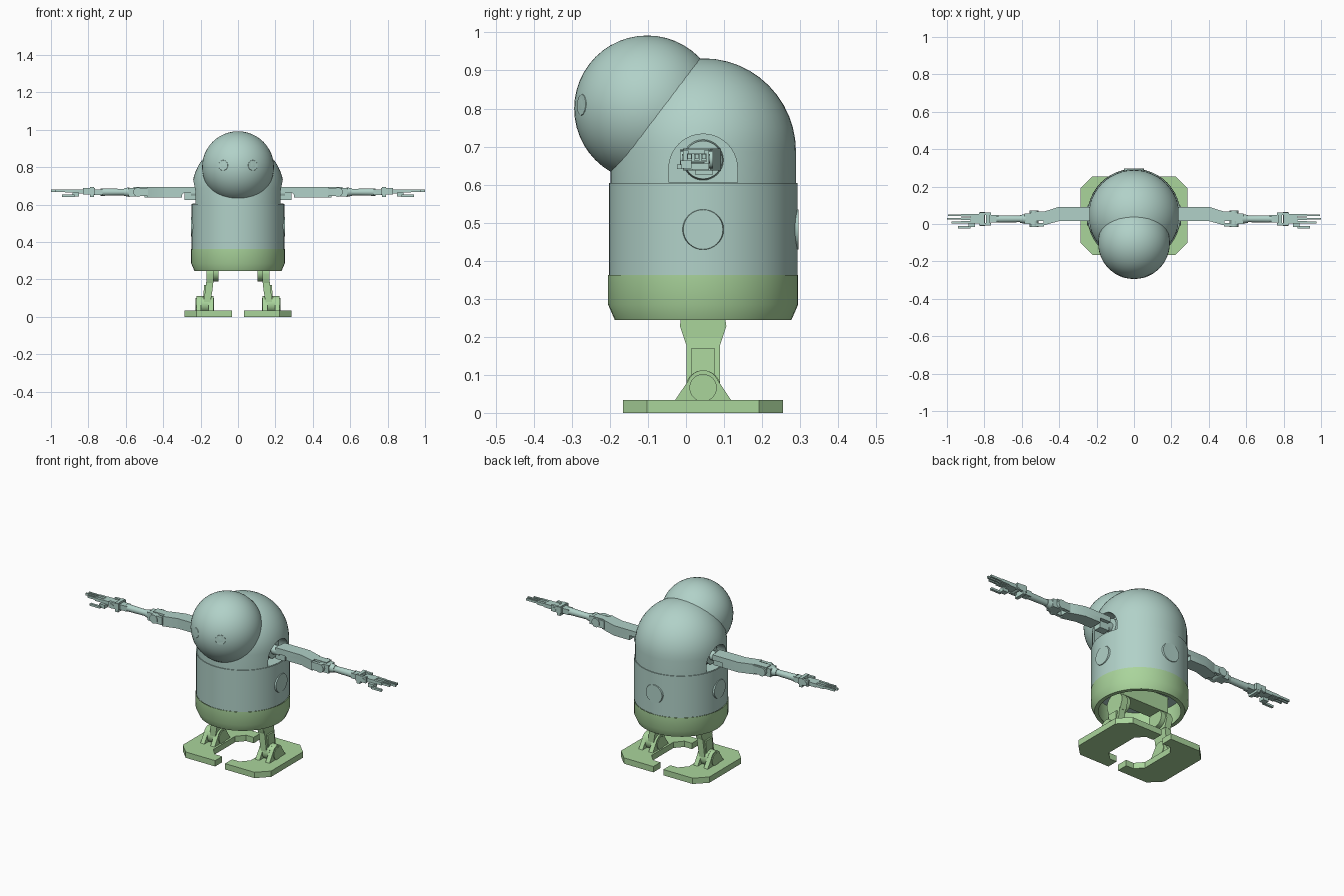
import bpy, bmesh, math
from mathutils import Vector, Matrix

if "Cube" in bpy.data.objects:
    bpy.data.objects.remove(bpy.data.objects["Cube"], do_unlink=True)


def material(name, rgb):
    m = bpy.data.materials.new(name)
    m.use_nodes = True
    m.diffuse_color = (*rgb, 1)
    m.node_tree.nodes["Principled BSDF"].inputs["Base Color"].default_value = (*rgb, 1)
    return m


TEAL = material("pale teal", (0.44, 0.64, 0.58))
GREEN = material("soft green", (0.40, 0.66, 0.33))
CY = 0.045  # body axis in y


def finish(name, bm, mat, mirror=False):
    bmesh.ops.recalc_face_normals(bm, faces=bm.faces[:])
    me = bpy.data.meshes.new(name)
    bm.to_mesh(me)
    bm.free()
    me.materials.append(mat)
    ob = bpy.data.objects.new(name, me)
    bpy.context.collection.objects.link(ob)
    bpy.ops.object.select_all(action="DESELECT")
    ob.select_set(True)
    bpy.context.view_layer.objects.active = ob
    bpy.ops.object.shade_smooth_by_angle(angle=math.radians(35))
    if mirror:
        ob.modifiers.new("Mirror", "MIRROR").use_mirror_merge = False
    return ob


def prism(name, pts, axis, lo, hi, mat, mirror=True):
    """Extrude a 2D outline along one axis; the outline uses the other two axes in order."""
    bm = bmesh.new()

    def place(p, d):
        c = list(p)
        c.insert("xyz".index(axis), d)
        return bm.verts.new(c)

    face = bm.faces.new([place(p, lo) for p in pts])
    ext = bmesh.ops.extrude_face_region(bm, geom=[face])
    step = Vector([hi - lo if a == axis else 0 for a in "xyz"])
    bmesh.ops.translate(bm, vec=step, verts=[v for v in ext["geom"] if isinstance(v, bmesh.types.BMVert)])
    return finish(name, bm, mat, mirror)


def box(name, x, y, z, mat, mirror=True):
    return prism(name, [(x[0], y[0]), (x[1], y[0]), (x[1], y[1]), (x[0], y[1])], "z", *z, mat, mirror)


def rod(name, start, end, r1, r2, mat, mirror=True, segments=32):
    """Cylinder or cone frustum between two points."""
    a, b = Vector(start), Vector(end)
    rot = (b - a).to_track_quat("Z", "Y").to_matrix().to_4x4()
    bm = bmesh.new()
    bmesh.ops.create_cone(bm, cap_ends=True, segments=segments, radius1=r1, radius2=r2,
                          depth=(b - a).length, matrix=Matrix.Translation((a + b) / 2) @ rot)
    return finish(name, bm, mat, mirror)


def lathe(name, profile, mat):
    """Spin a radius/height profile around the body axis."""
    bm = bmesh.new()
    vs = [bm.verts.new((r, CY, z)) for r, z in profile]
    edges = [bm.edges.new(p) for p in zip(vs, vs[1:])]
    bmesh.ops.spin(bm, geom=vs + edges, cent=(0, CY, 0), axis=(0, 0, 1), angle=math.tau, steps=48)
    bmesh.ops.remove_doubles(bm, verts=bm.verts[:], dist=0.0005)
    return finish(name, bm, mat)


def arc(cy, cz, r, a0, a1, n=12):
    return [(cy + r * math.cos(math.radians(a0 + (a1 - a0) * i / n)),
             cz + r * math.sin(math.radians(a0 + (a1 - a0) * i / n))) for i in range(n + 1)]


# Body: hollow skirt, torso drum and domed shoulder shell
lathe("skirt", [(0, 0.37), (0.222, 0.37), (0.222, 0.262), (0.21, 0.244), (0.232, 0.244),
                (0.25, 0.285), (0.25, 0.362), (0, 0.362)][1:7], GREEN)
lathe("torso", [(0, 0.362), (0.248, 0.362), (0.248, 0.604), (0, 0.604)], TEAL)
dome = lathe("shoulder_dome", [(0, 0.604)] + [(0.244, 0.604)] + arc(0, 0.688, 0.244, 0, 90), TEAL)

# Arched arm openings
arch = [(CY - 0.09, 0.606), (CY + 0.09, 0.606)] + arc(CY, 0.643, 0.09, 0, 180, 20)
for side in (-1, 1):
    cutter = prism("arm_opening_cutter", arch, "x", side * 0.17, side * 0.4, TEAL, False)
    cutter.hide_render = True
    mod = dome.modifiers.new("Opening", "BOOLEAN")
    mod.operation, mod.solver, mod.object = "DIFFERENCE", "EXACT", cutter
    bpy.context.view_layer.objects.active = dome
    bpy.ops.object.modifier_apply(modifier=mod.name)
    bpy.data.objects.remove(cutter, do_unlink=True)
bpy.context.view_layer.objects.active = dome
dome.select_set(True)
bpy.ops.object.shade_smooth_by_angle(angle=math.radians(35))

# Head: sphere cut by the slanted neck plane
head_c = Vector((0, -0.102, 0.8))
bm = bmesh.new()
bmesh.ops.create_uvsphere(bm, u_segments=48, v_segments=24, radius=0.192, matrix=Matrix.Translation(head_c))
bmesh.ops.bisect_plane(bm, geom=bm.verts[:] + bm.edges[:] + bm.faces[:], plane_co=(0, -0.065, 0.785),
                       plane_no=(0, -0.77, 0.64), clear_inner=True)
finish("head", bm, TEAL)

# Eyes and round body ports
gaze = Vector((0.08, -0.174, 0.01)).normalized()
rod("eye", head_c + gaze * 0.183, head_c + gaze * 0.191, 0.031, 0.027, TEAL)
rod("side_port", (0.23, CY, 0.482), (0.251, CY, 0.482), 0.057, 0.052, TEAL)
rod("back_port", (0, CY + 0.23, 0.482), (0, CY + 0.251, 0.482), 0.057, 0.052, TEAL, False)

# Shoulders and upper arms
rod("shoulder_socket", (0.165, CY, 0.665), (0.2, CY, 0.665), 0.054, 0.05, TEAL)
rod("shoulder_pivot", (0.19, CY, 0.665), (0.25, CY, 0.665), 0.026, 0.026, TEAL)
box("shoulder_bracket", (0.225, 0.285), (0.025, 0.07), (0.625, 0.668), TEAL)
prism("upper_arm", [(0.23, 0.695), (0.56, 0.695), (0.56, 0.675), (0.5, 0.665), (0.5, 0.637),
                    (0.32, 0.637), (0.29, 0.662), (0.23, 0.662)], "y", 0.016, 0.06, TEAL)
prism("upper_arm_shell", [(0.235, 0.016), (0.4, 0.016), (0.485, -0.008), (0.485, 0.065),
                          (0.4, 0.092), (0.235, 0.092)], "z", 0.664, 0.695, TEAL)
prism("upper_arm_lower_shell", [(0.3, 0.016), (0.4, 0.016), (0.485, -0.008), (0.485, 0.065),
                                (0.4, 0.092), (0.3, 0.092)], "z", 0.637, 0.664, TEAL)

# Elbow, forearm and wrist
for y in (-0.013, 0.05):
    box("elbow_fork", (0.48, 0.55), (y, y + 0.018), (0.645, 0.69), TEAL)
rod("elbow_pin", (0.535, -0.016, 0.667), (0.535, 0.071, 0.667), 0.025, 0.025, TEAL)
box("elbow_block", (0.53, 0.585), (0.0, 0.055), (0.643, 0.69), TEAL)
rod("elbow_collar", (0.58, 0.027, 0.667), (0.61, 0.027, 0.667), 0.026, 0.02, TEAL)
rod("forearm", (0.6, 0.027, 0.667), (0.735, 0.027, 0.667), 0.017, 0.02, TEAL)
box("wrist_block", (0.725, 0.78), (0.007, 0.047), (0.652, 0.682), TEAL)
for y in (-0.008, 0.047):
    box("wrist_fork", (0.765, 0.83), (y, y + 0.014), (0.655, 0.69), TEAL)
box("wrist_base", (0.77, 0.79), (-0.006, 0.06), (0.64, 0.693), TEAL)
rod("wrist_pin", (0.81, -0.01, 0.668), (0.81, 0.063, 0.668), 0.013, 0.013, TEAL)

# Hand
box("palm", (0.8, 0.875), (0.002, 0.054), (0.66, 0.682), TEAL)
for y, tip in ((0.002, 0.975), (0.021, 1.0), (0.04, 0.995)):
    box("finger_base", (0.87, 0.925), (y, y + 0.014), (0.664, 0.681), TEAL)
    box("finger_tip", (0.92, tip), (y + 0.002, y + 0.012), (0.668, 0.68), TEAL)
box("thumb_base", (0.85, 0.885), (-0.015, 0.015), (0.643, 0.664), TEAL)
box("thumb", (0.875, 0.94), (-0.024, -0.01), (0.641, 0.653), TEAL)

# Pelvis and legs
box("pelvis", (-0.15, 0.15), (0.0, 0.09), (0.27, 0.366), GREEN, False)
rod("hip_joint", (0.103, CY, 0.24), (0.135, CY, 0.24), 0.05, 0.05, GREEN)
hip = arc(CY, 0.228, 0.061, 0, 180)
prism("hip_plate", hip + [(CY - 0.045, 0.18), (CY + 0.045, 0.18)], "x", 0.13, 0.168, GREEN)
prism("shin", [(0.13, 0.2), (0.168, 0.2), (0.176, 0.14), (0.185, 0.06), (0.15, 0.06), (0.137, 0.14)],
      "y", CY - 0.044, CY + 0.044, GREEN)
prism("shin_panel", [(0.165, 0.17), (0.181, 0.17), (0.187, 0.09), (0.17, 0.09)],
      "y", CY - 0.03, CY + 0.03, GREEN)

# Ankles
bracket = [(CY - 0.076, 0.03), (CY + 0.076, 0.03)] + arc(CY, 0.07, 0.042, 20, 160)
for x in (0.132, 0.197):
    prism("ankle_bracket", bracket, "x", x, x + 0.026, GREEN)
rod("ankle_pin", (0.128, CY, 0.066), (0.227, CY, 0.066), 0.036, 0.036, GREEN)
rod("ankle_barrel", (0.155, CY, 0.066), (0.2, CY, 0.066), 0.046, 0.046, GREEN)

# Feet: chamfered plates with an open inner bay
half = [(0.12, 0.10), (0.08, 0.145), (0.032, 0.145), (0.032, 0.21), (0.222, 0.21), (0.285, 0.147)]
outline = [(x, CY + y) for x, y in half] + [(x, CY - y) for x, y in reversed(half)]
prism("foot", outline, "z", 0, 0.034, GREEN)
